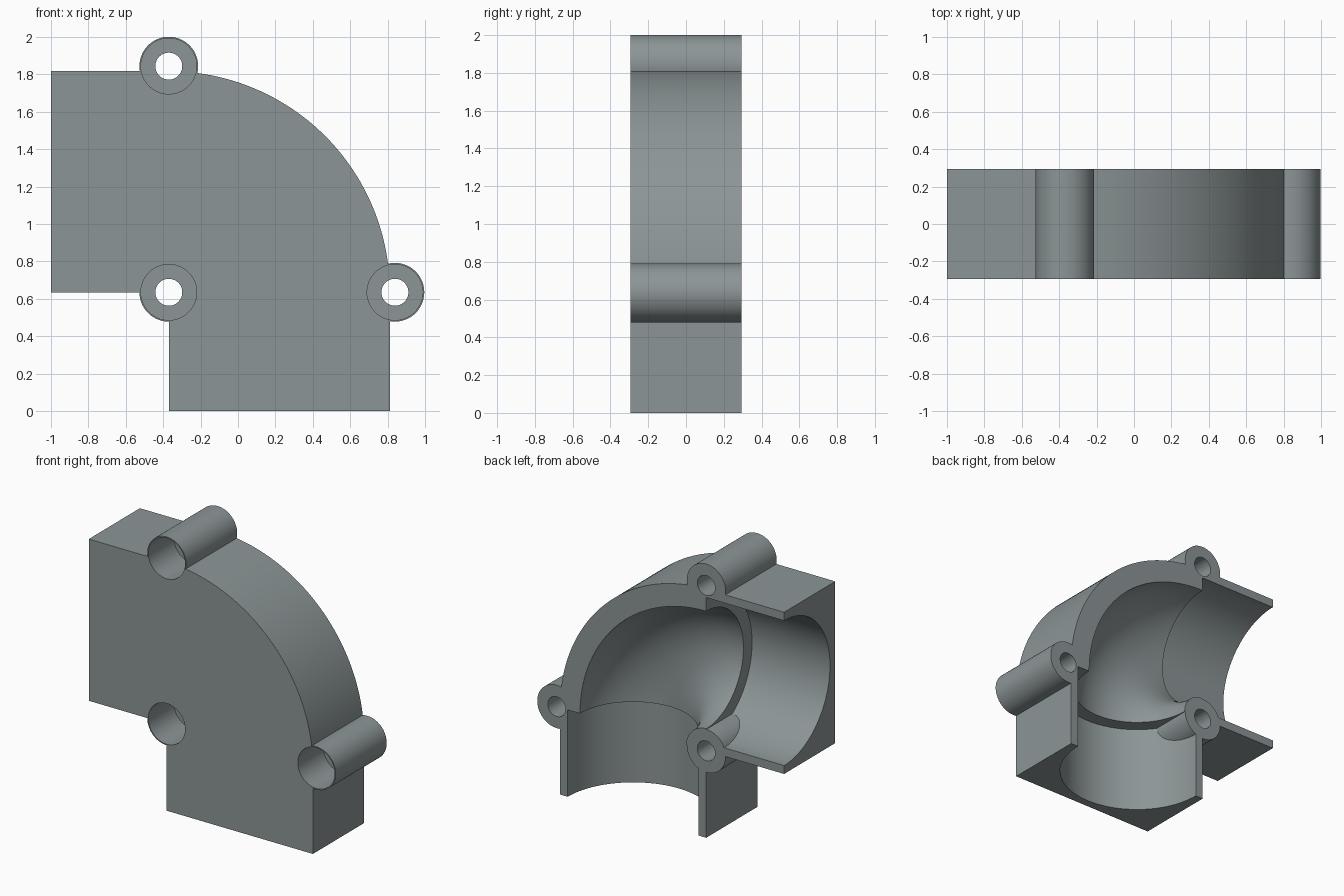
import bpy, bmesh, math
from mathutils import Vector

if "Cube" in bpy.data.objects:
    bpy.data.objects.remove(bpy.data.objects["Cube"])

CX, CZ = -0.37, 0.635      # centre of the bend
W, D = 1.182, 0.295        # channel width, half depth
MID = W / 2                # distance of the bore axis from the bend centre
ARM_R, BEND_R = 0.53, 0.43
LUG_R, LUG_OFF = 0.157, 1.209

grey = bpy.data.materials.new("warm_grey_plastic")
grey.diffuse_color = (0.262, 0.301, 0.305, 1)
grey.use_nodes = True
grey.node_tree.nodes["Principled BSDF"].inputs["Base Color"].default_value = grey.diffuse_color


def make_object(name, bm):
    bmesh.ops.recalc_face_normals(bm, faces=bm.faces)
    mesh = bpy.data.meshes.new(name)
    bm.to_mesh(mesh)
    bm.free()
    mesh.materials.append(grey)
    ob = bpy.data.objects.new(name, mesh)
    bpy.context.collection.objects.link(ob)
    return ob


def loft(name, rings, n=64):
    """Closed tube through rings of (centre, u axis, v axis, radius)."""
    bm = bmesh.new()
    angles = [2 * math.pi * (i + 0.5) / n for i in range(n)]
    loops = [[bm.verts.new(c + r * (u * math.cos(a) + v * math.sin(a))) for a in angles]
             for c, u, v, r in rings]
    for a, b in zip(loops, loops[1:]):
        for i in range(n):
            j = (i + 1) % n
            bm.faces.new((a[i], a[j], b[j], b[i]))
    bm.faces.new(loops[0])
    bm.faces.new(loops[-1])
    return make_object(name, bm)


def round_post(name, x, z, steps):
    """Turned shape along y from (y, radius) steps."""
    X, Z = Vector((1, 0, 0)), Vector((0, 0, 1))
    return loft(name, [(Vector((x, y, z)), X, Z, r) for y, r in steps])


def combine(target, tool, operation):
    mod = target.modifiers.new("cut", 'BOOLEAN')
    mod.operation, mod.solver, mod.object = operation, 'EXACT', tool
    bpy.context.view_layer.objects.active = target
    bpy.ops.object.modifier_apply(modifier=mod.name)
    bpy.data.objects.remove(tool, do_unlink=True)


# Elbow block: two square arms joined by a quarter disc
N = 48
outline = [(-1, CZ), (CX, CZ), (CX, 0), (CX + W, 0)]
outline += [(CX + W * math.cos(a), CZ + W * math.sin(a))
            for a in (math.pi / 2 * i / N for i in range(N + 1))]
outline.append((-1, CZ + W))
bm = bmesh.new()
face = bm.faces.new([bm.verts.new((x, -D, z)) for x, z in outline])
new = bmesh.ops.extrude_face_region(bm, geom=[face])["geom"]
bmesh.ops.translate(bm, vec=(0, 2 * D, 0),
                    verts=[v for v in new if isinstance(v, bmesh.types.BMVert)])
elbow = make_object("pipe_elbow_half", bm)

# Outer screw lugs
lugs = [(CX, CZ + LUG_OFF), (CX + LUG_OFF, CZ), (CX, CZ)]
for x, z in lugs[:2]:
    combine(elbow, round_post("outer_lug", x, z, [(-D, LUG_R), (D, LUG_R)]), 'UNION')

# Stepped bore: wide in the arms, narrower round the bend
X, Y, Z = Vector((1, 0, 0)), Vector((0, 1, 0)), Vector((0, 0, 1))
rings = [(Vector((CX + MID, D, -0.2)), X, Y, ARM_R), (Vector((CX + MID, D, CZ)), X, Y, ARM_R)]
for i in range(N + 1):
    a = math.pi / 2 * i / N
    u = X * math.cos(a) + Z * math.sin(a)
    rings.append((Vector((CX, D, CZ)) + u * MID, u, Y, BEND_R))
rings += [(Vector((CX, D, CZ + MID)), Z, Y, ARM_R), (Vector((-1.2, D, CZ + MID)), Z, Y, ARM_R)]
combine(elbow, loft("bore_cutter", rings), 'DIFFERENCE')

# Inner lug stands inside the bore
combine(elbow, round_post("inner_lug", CX, CZ, [(-D, LUG_R), (D, LUG_R)]), 'UNION')

# Screw holes with deep counterbores from the front
for x, z in lugs:
    steps = [(-0.5, 0.149), (0.0, 0.149), (0.0, 0.072), (0.5, 0.072)]
    combine(elbow, round_post("screw_hole_cutter", x, z, steps), 'DIFFERENCE')

bpy.ops.object.select_all(action='DESELECT')
elbow.select_set(True)
bpy.context.view_layer.objects.active = elbow
bpy.ops.object.shade_smooth_by_angle(angle=math.radians(30))
